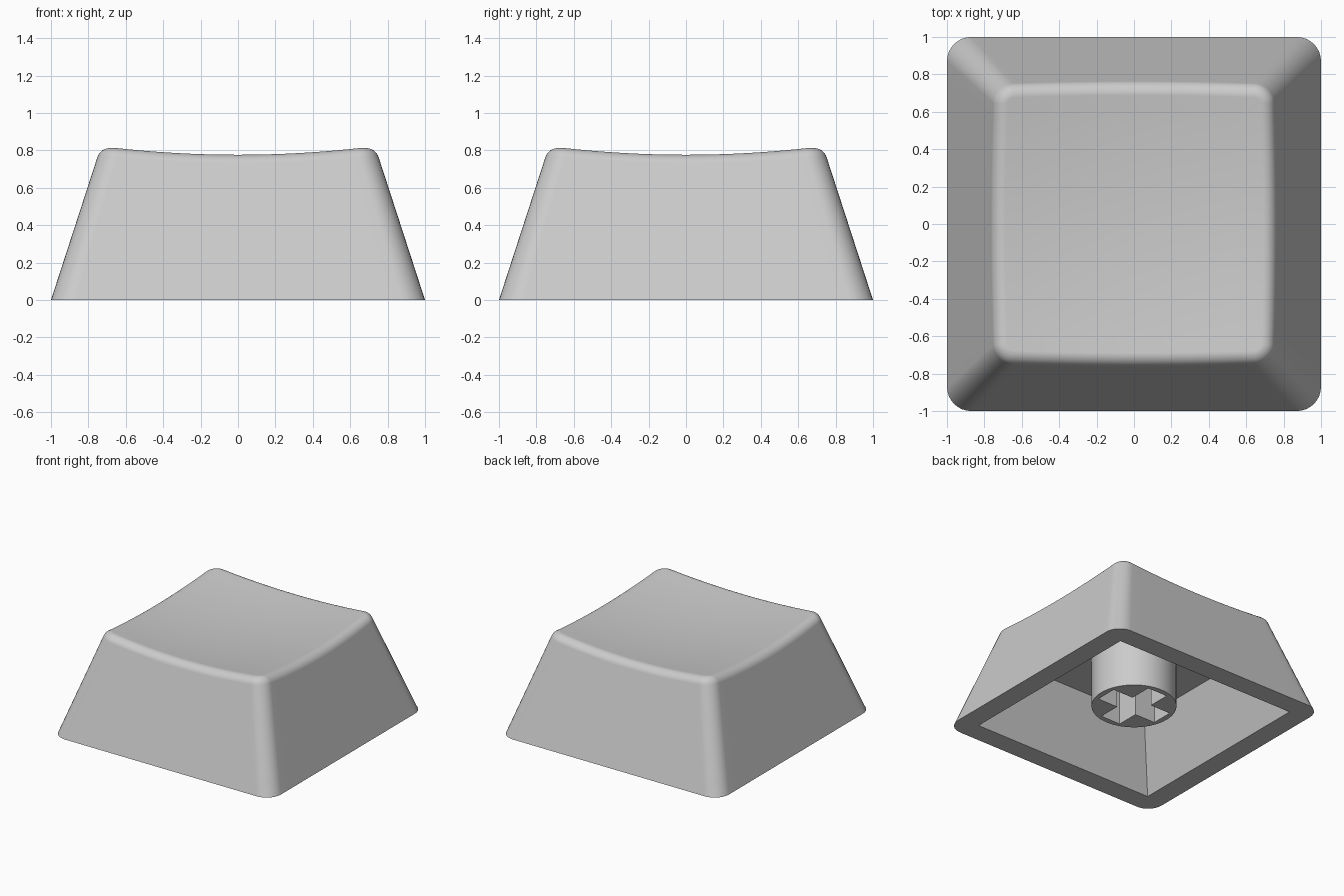
import bpy, bmesh, math

if "Cube" in bpy.data.objects:
    bpy.data.objects.remove(bpy.data.objects["Cube"])

SLOPE = 0.325          # inward lean of the outer walls
FILLET = 0.07          # radius of the rounded top edge
LEAN = math.atan(SLOPE)

plastic = bpy.data.materials.new("grey plastic")
plastic.diffuse_color = (0.6, 0.6, 0.6, 1)
plastic.use_nodes = True
plastic.node_tree.nodes["Principled BSDF"].inputs["Base Color"].default_value = plastic.diffuse_color


def dish(x, y):
    """Height of the shallow spherical dish on top."""
    return 0.734 + 0.088 * (x * x + y * y)


def perimeter(arc=8, edge=20):
    """Unit rounded-square outline as (core x, core y, direction x, direction y)."""
    pts = []
    for k in range(4):
        c, s = round(math.cos(k * math.pi / 2)), round(math.sin(k * math.pi / 2))
        local = []
        for i in range(arc + 1):
            a = i / arc * math.pi / 2
            local.append((1, 1, math.cos(a), math.sin(a)))
        for i in range(1, edge):
            local.append((1 - 2 * i / edge, 1, 0, 1))
        for x, y, dx, dy in local:
            pts.append((c * x - s * y, s * x + c * y, c * dx - s * dy, s * dx + c * dy))
    return pts


OUTLINE = perimeter()


def place(p, w, r):
    return p[0] * (w - r) + p[2] * r, p[1] * (w - r) + p[3] * r


def flat_ring(w, r, z):
    return [(*place(p, w, r), z) for p in OUTLINE]


def fillet_ring(phi):
    """Ring on the rounded edge that rolls between wall and dish."""
    ring = []
    for p in OUTLINE:
        w, rc = 0.68, 0.11 - FILLET
        for _ in range(8):
            x, y = place(p, w, rc)
            cz = dish(x, y) - FILLET
            w = 1 - SLOPE * cz - FILLET / math.cos(LEAN)
        out = FILLET * math.cos(phi)
        ring.append((*place(p, w + out, rc + out), cz + FILLET * math.sin(phi)))
    return ring


def finish(bm, name, weighted=False):
    bmesh.ops.remove_doubles(bm, verts=bm.verts, dist=1e-4)
    bmesh.ops.recalc_face_normals(bm, faces=bm.faces)
    mesh = bpy.data.meshes.new(name)
    bm.to_mesh(mesh)
    bm.free()
    mesh.materials.append(plastic)
    ob = bpy.data.objects.new(name, mesh)
    bpy.context.collection.objects.link(ob)
    bpy.ops.object.select_all(action='DESELECT')
    ob.select_set(True)
    bpy.context.view_layer.objects.active = ob
    bpy.ops.object.shade_smooth_by_angle(angle=math.radians(30))
    if weighted:
        mod = ob.modifiers.new("clean shading", 'WEIGHTED_NORMAL')
        mod.keep_sharp = True
    return ob


def skin(bm, lower, upper):
    n = len(lower)
    for i in range(n):
        j = (i + 1) % n
        bm.faces.new((lower[i], lower[j], upper[j], upper[i]))


# Key shell: cavity ceiling, cavity wall, rim, outer wall, rounded edge, dished top
CEILING = 0.52
rings = [flat_ring(0.63, 0, CEILING), flat_ring(0.831, 0, 0), flat_ring(1, 0.13, 0)]
steps = 8
end = math.radians(97)
rings += [fillet_ring(LEAN + (end - LEAN) * i / steps) for i in range(steps + 1)]
last = rings[-1]
for i in range(1, 10):
    f = 1 - i / 10
    rings.append([(x * f, y * f, dish(x * f, y * f)) for x, y, z in last])

bm = bmesh.new()
loops = [[bm.verts.new(co) for co in ring] for ring in rings]
for a, b in zip(loops, loops[1:]):
    skin(bm, a, b)
bm.faces.new(loops[0])
hub = bm.verts.new((0, 0, dish(0, 0)))
for a, b in zip(loops[-1], loops[-1][1:] + loops[-1][:1]):
    bm.faces.new((a, b, hub))
finish(bm, "key_shell", weighted=True)

# Mounting stem: round post with a cross-shaped socket
BOTTOM, SOCKET_TOP, RADIUS = 0.11, 0.45, 0.32
ARM, HALF = 0.275, 0.09
circle = [(RADIUS * math.cos(i * math.pi / 32), RADIUS * math.sin(i * math.pi / 32))
          for i in range(64)]
cross = []
for k in range(4):
    c, s = round(math.cos(k * math.pi / 2)), round(math.sin(k * math.pi / 2))
    for x, y in ((ARM, -HALF), (ARM, HALF), (HALF, HALF)):
        cross.append((c * x - s * y, s * x + c * y))

bm = bmesh.new()
mouth = []
for outline, top in ((circle, CEILING + 0.01), (cross, SOCKET_TOP)):
    low = [bm.verts.new((x, y, BOTTOM)) for x, y in outline]
    high = [bm.verts.new((x, y, top)) for x, y in outline]
    skin(bm, low, high)
    bm.faces.new(high)
    mouth += [bm.edges.get((a, b)) for a, b in zip(low, low[1:] + low[:1])]
bmesh.ops.triangle_fill(bm, use_beauty=True, use_dissolve=False, edges=mouth)
finish(bm, "mounting_stem")
